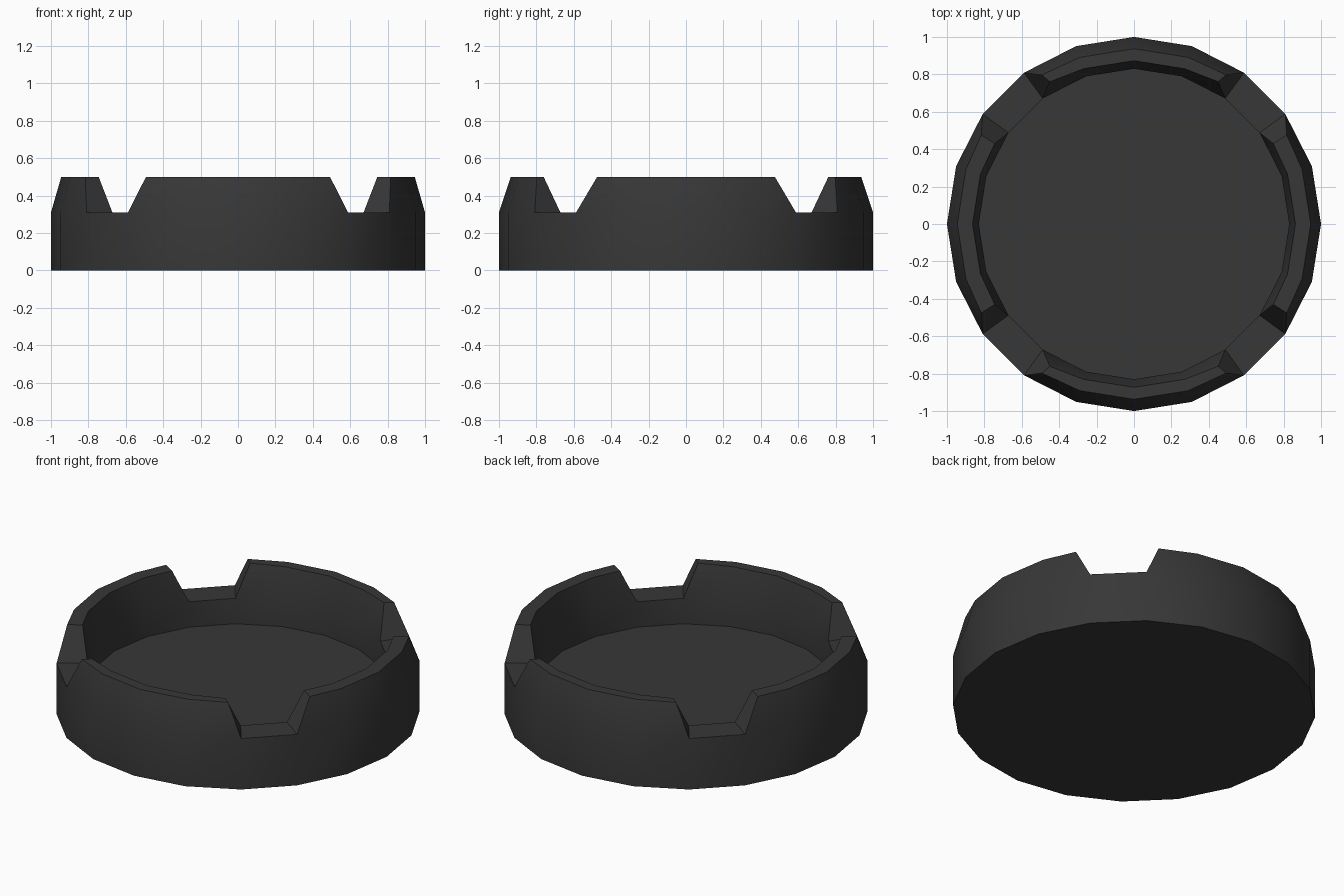
import bpy, bmesh
from math import radians, cos, sin

cube = bpy.data.objects.get("Cube")
if cube:
    bpy.data.objects.remove(cube)

SIDES = 20
LEDGE, RIM, FLOOR = 0.31, 0.5, 0.155
INNER = 0.83

# One dark colour for the whole dish
mat = bpy.data.materials.new("charcoal_grey")
mat.use_nodes = True
colour = (0.038, 0.038, 0.038, 1)
mat.diffuse_color = colour
mat.node_tree.nodes["Principled BSDF"].inputs["Base Color"].default_value = colour

bm = bmesh.new()


def polar(radius, degrees, z):
    a = radians(degrees)
    return bm.verts.new((radius * cos(a), radius * sin(a), z))


def ring(radius, z):
    return [polar(radius, 360 * k / SIDES, z) for k in range(SIDES)]


# Solid dish: base, outer wall, inner wall and floor
base = ring(1, 0)
outer = ring(1, LEDGE)
inner = ring(INNER, LEDGE)
floor = ring(INNER, FLOOR)
bm.faces.new(base[::-1])
bm.faces.new(floor)
for k in range(SIDES):
    n = (k + 1) % SIDES
    bm.faces.new((base[k], base[n], outer[n], outer[k]))
    bm.faces.new((floor[n], floor[k], inner[k], inner[n]))
    # Flat bottom of each diagonal notch
    if k % 5 == 2:
        bm.faces.new((outer[k], outer[n], inner[n], inner[k]))

# Four raised, tapered rim blocks with sloping ends
for block in range(4):
    on_side = block % 2 == 0
    out_r, in_r, end_in_r = (0.945, 0.863, 0.86) if on_side else (0.937, 0.873, 0.884)
    out_end, in_end = (30.2, 30) if on_side else (31.7, 30.6)
    top_out, top_in, ids = [], [], []
    for step in range(-2, 3):
        end = abs(step) == 2
        sign = 1 if step > 0 else -1
        a_out = sign * out_end if end else 18 * step
        a_in = sign * in_end if end else 18 * step
        ids.append((block * 5 + step) % SIDES)
        top_out.append(polar(out_r, 90 * block + a_out, RIM))
        top_in.append(polar(end_in_r if end else in_r, 90 * block + a_in, RIM))
    for i in range(4):
        a, b = ids[i], ids[i + 1]
        bm.faces.new((outer[a], outer[b], top_out[i + 1], top_out[i]))
        bm.faces.new((top_out[i], top_out[i + 1], top_in[i + 1], top_in[i]))
        bm.faces.new((inner[b], inner[a], top_in[i], top_in[i + 1]))
    bm.faces.new((inner[ids[0]], outer[ids[0]], top_out[0], top_in[0]))
    bm.faces.new((outer[ids[4]], inner[ids[4]], top_in[4], top_out[4]))

bmesh.ops.recalc_face_normals(bm, faces=bm.faces)
mesh = bpy.data.meshes.new("notched_dish")
bm.to_mesh(mesh)
bm.free()
mesh.materials.append(mat)
dish = bpy.data.objects.new("notched_dish", mesh)
bpy.context.collection.objects.link(dish)

# Smooth round walls, crisp rim and notch edges
bpy.ops.object.select_all(action='DESELECT')
dish.select_set(True)
bpy.context.view_layer.objects.active = dish
bpy.ops.object.shade_smooth_by_angle(angle=radians(30))
